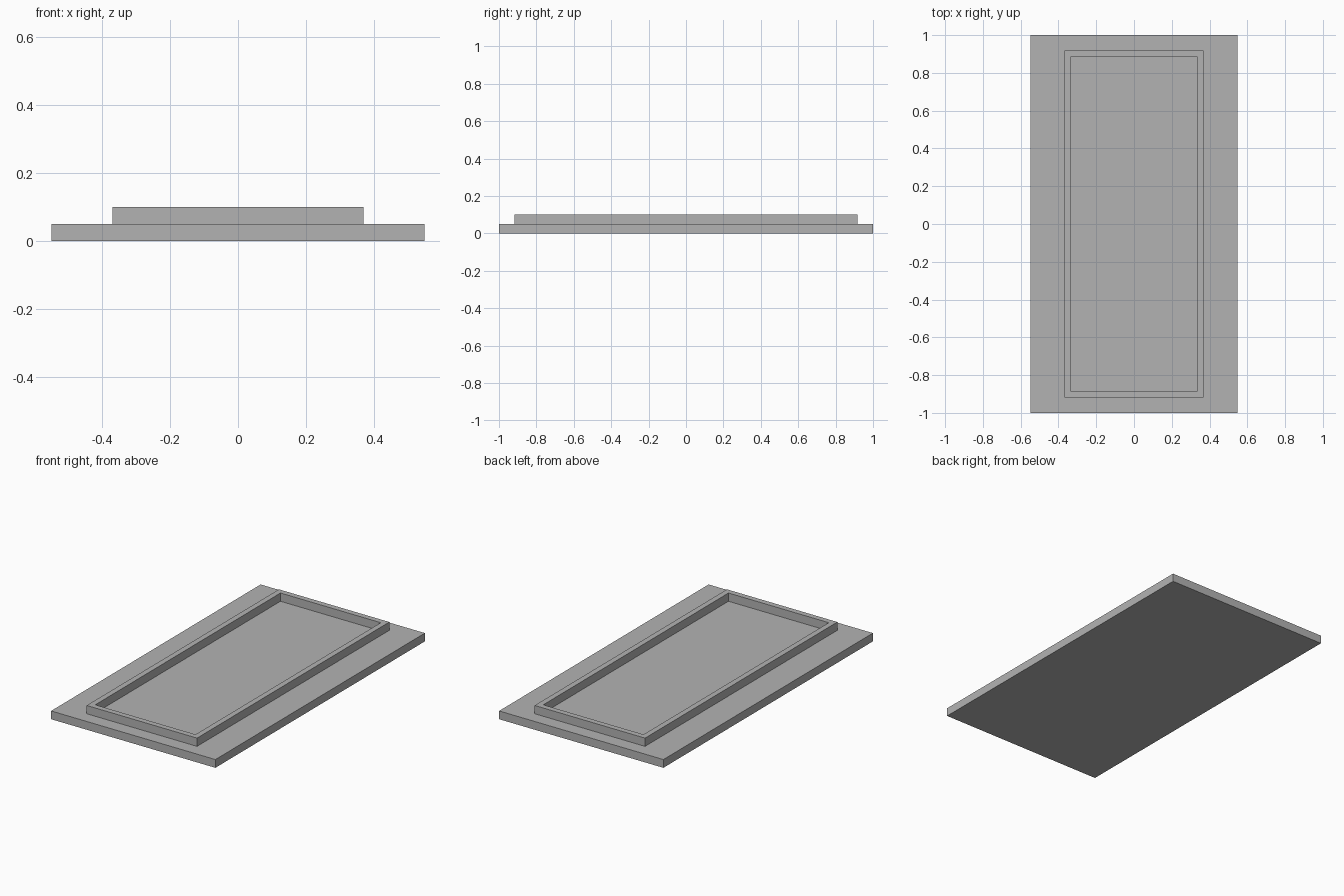
import bpy
import bmesh

cube = bpy.data.objects.get("Cube")
if cube:
    bpy.data.objects.remove(cube, do_unlink=True)

grey = bpy.data.materials.new("plain grey")
grey.use_nodes = True
colour = (0.45, 0.45, 0.45, 1)
grey.diffuse_color = colour
grey.node_tree.nodes["Principled BSDF"].inputs["Base Color"].default_value = colour

SLAB_TOP = 0.05
RIM_TOP = 0.10
RIM_WIDTH = 0.048


def add_object(name, bm):
    bmesh.ops.recalc_face_normals(bm, faces=bm.faces)
    mesh = bpy.data.meshes.new(name)
    bm.to_mesh(mesh)
    bm.free()
    mesh.materials.append(grey)
    obj = bpy.data.objects.new(name, mesh)
    bpy.context.collection.objects.link(obj)
    return obj


def box(width, length, bottom, top):
    bm = bmesh.new()
    bmesh.ops.create_cube(bm, size=1)
    bmesh.ops.scale(bm, vec=(width, length, top - bottom), verts=bm.verts)
    bmesh.ops.translate(bm, vec=(0, 0, (top + bottom) / 2), verts=bm.verts)
    return bm


# Base slab
add_object("base_slab", box(1.098, 2.0, 0, SLAB_TOP))

# Raised rim: inset the top and bottom of a box, then join the two openings
bm = box(0.738, 1.836, SLAB_TOP, RIM_TOP)
caps = [f for f in bm.faces if abs(f.normal.z) > 0.9]
bmesh.ops.inset_individual(bm, faces=caps, thickness=RIM_WIDTH)
edges = {e for f in caps for e in f.edges}
bmesh.ops.delete(bm, geom=caps, context="FACES_ONLY")
bmesh.ops.bridge_loops(bm, edges=list(edges))
add_object("raised_rim", bm)
